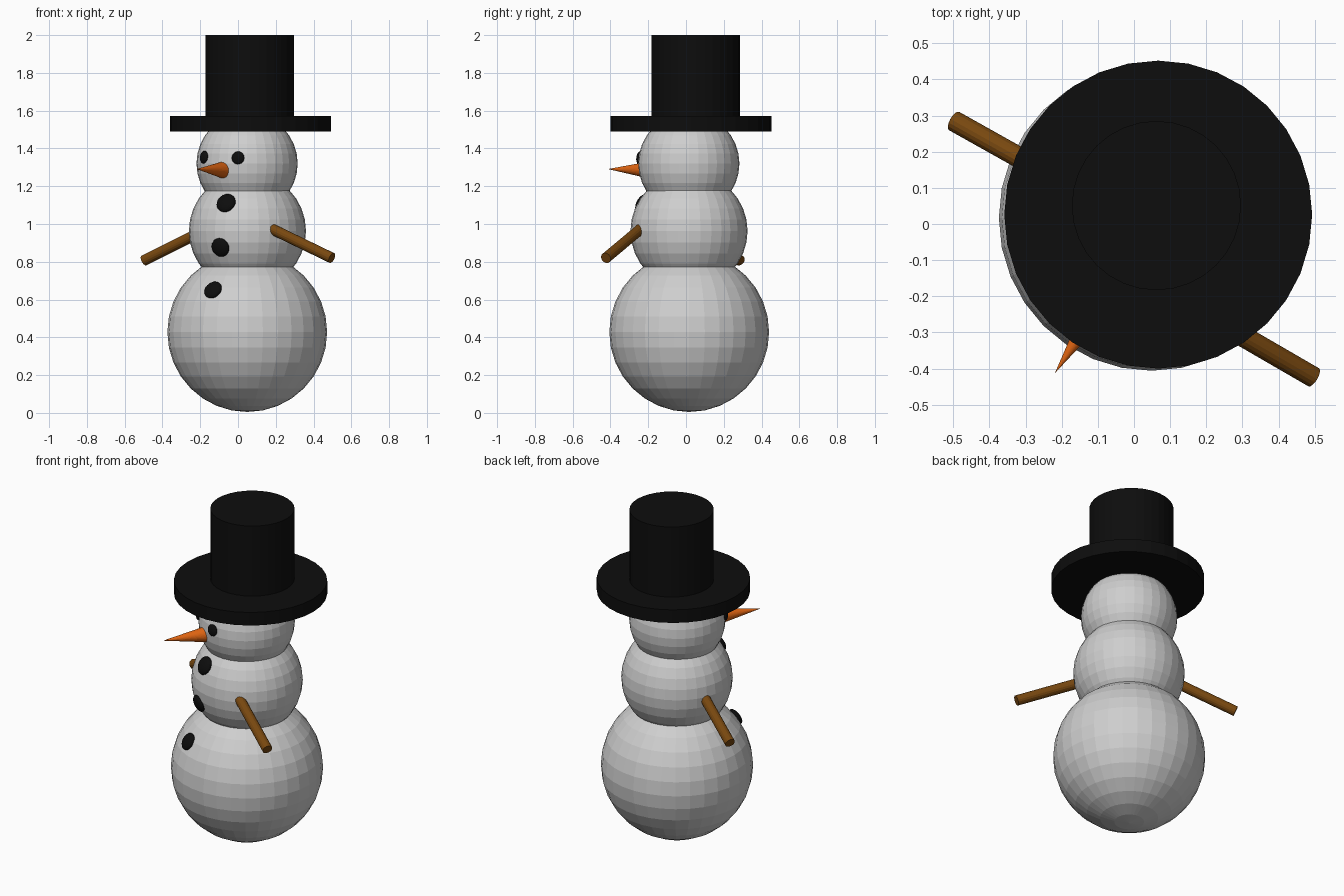
import bpy
from mathutils import Vector

if "Cube" in bpy.data.objects:
    bpy.data.objects.remove(bpy.data.objects["Cube"])


def mat(name, r, g, b):
    m = bpy.data.materials.new(name)
    m.diffuse_color = (r, g, b, 1)
    m.use_nodes = True
    m.node_tree.nodes["Principled BSDF"].inputs["Base Color"].default_value = m.diffuse_color
    return m


SNOW = mat("snow_white", 0.62, 0.62, 0.62)
BLACK = mat("coal_black", 0.004, 0.004, 0.004)
ORANGE = mat("carrot_orange", 0.75, 0.13, 0.006)
BROWN = mat("stick_brown", 0.19, 0.065, 0.005)


def finish(name, material):
    ob = bpy.context.object
    ob.name = name
    ob.data.materials.append(material)
    return ob


def ball(name, centre, r):
    bpy.ops.mesh.primitive_uv_sphere_add(segments=32, ring_count=16, radius=r, location=centre)
    return finish(name, SNOW)


def rod(name, start, end, r1, r2, material, sides=32):
    """Cylinder or cone running from start to end."""
    a, b = Vector(start), Vector(end)
    bpy.ops.mesh.primitive_cone_add(vertices=sides, radius1=r1, radius2=r2,
                                    depth=(b - a).length, location=(a + b) / 2)
    ob = finish(name, material)
    ob.rotation_euler = (b - a).to_track_quat('Z', 'Y').to_euler()
    return ob


def coal(name, x, z, r, centre, ball_r):
    """Flattened lump set on the front of a snowball at the given x and z."""
    c = Vector(centre)
    dx, dz = x - c.x, z - c.z
    normal = Vector((dx, -(ball_r ** 2 - dx * dx - dz * dz) ** 0.5, dz))
    bpy.ops.mesh.primitive_uv_sphere_add(segments=24, ring_count=12, radius=r, location=c + normal)
    ob = finish(name, BLACK)
    ob.scale = (1, 1, 0.45)
    ob.rotation_euler = normal.to_track_quat('Z', 'Y').to_euler()


# Snowballs
BASE, BASE_R = (0.049, 0.017, 0.428), 0.423
BODY, BODY_R = (0.050, 0.016, 0.963), 0.31
HEAD, HEAD_R = (0.048, 0.015, 1.32), 0.268
ball("base_ball", BASE, BASE_R)
ball("body_ball", BODY, BODY_R)
ball("head_ball", HEAD, HEAD_R)

# Hat
rod("hat_brim", (0.067, 0.026, 1.491), (0.067, 0.026, 1.571), 0.426, 0.426, BLACK)
rod("hat_crown", (0.062, 0.051, 1.55), (0.062, 0.051, 2.0), 0.234, 0.234, BLACK)

# Eyes and buttons
coal("eye_right", 0.0, 1.35, 0.034, HEAD, HEAD_R)
coal("eye_left", -0.18, 1.354, 0.034, HEAD, HEAD_R)
coal("button_top", -0.063, 1.111, 0.053, BODY, BODY_R)
coal("button_middle", -0.093, 0.876, 0.051, BODY, BODY_R)
coal("button_bottom", -0.132, 0.651, 0.05, BASE, BASE_R)

# Carrot nose
rod("nose", (-0.08, -0.2, 1.286), (-0.219, -0.413, 1.291), 0.044, 0, ORANGE)

# Stick arms
rod("arm_right", (0.15, -0.223, 0.988), (0.497, -0.424, 0.82), 0.029, 0.029, BROWN, 16)
rod("arm_left", (-0.15, 0.09, 0.98), (-0.498, 0.285, 0.807), 0.029, 0.029, BROWN, 16)
